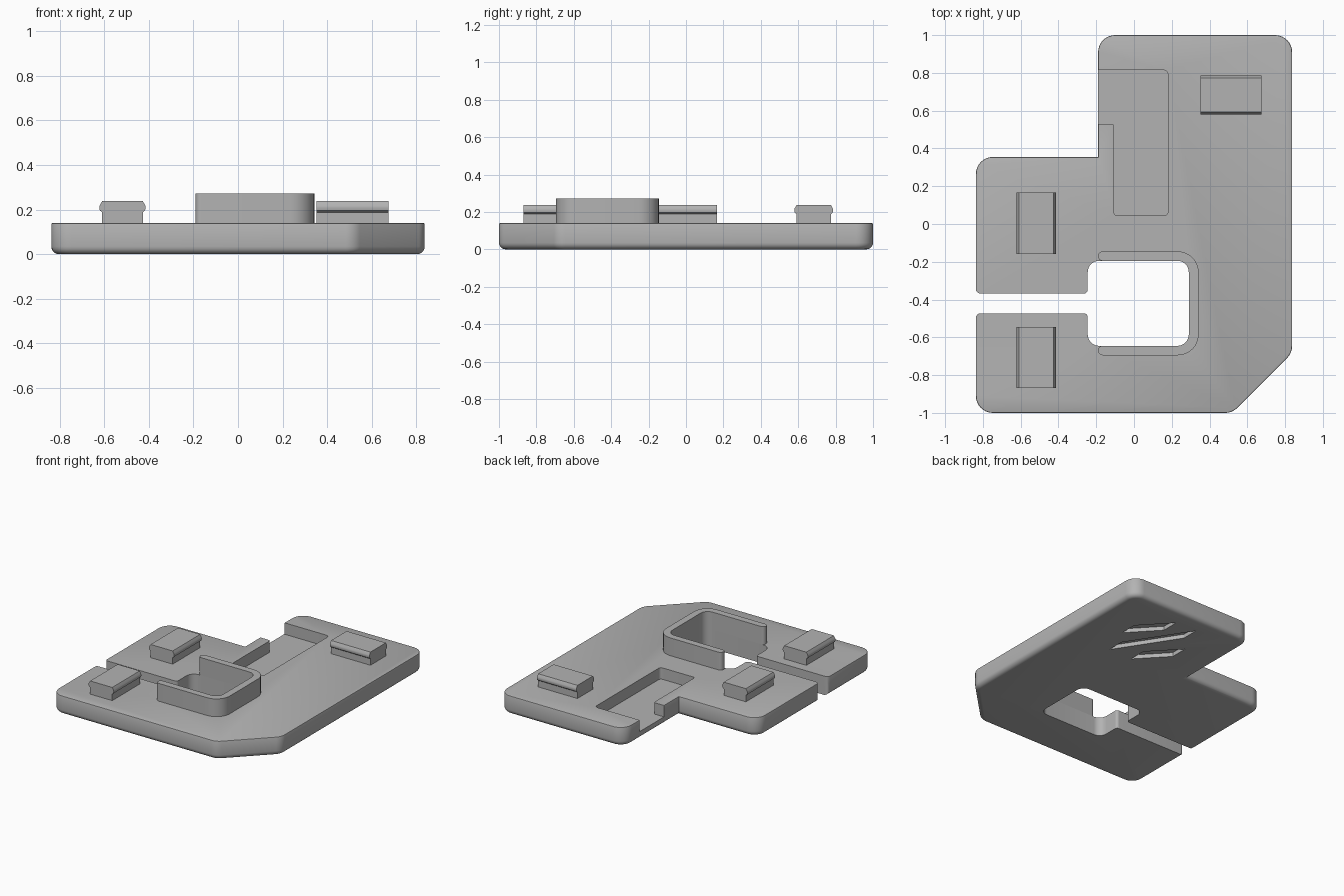
import bpy, bmesh, math
from mathutils import Vector

if "Cube" in bpy.data.objects:
    bpy.data.objects.remove(bpy.data.objects["Cube"])

grey = bpy.data.materials.new("plain grey")
grey.diffuse_color = (0.45, 0.45, 0.45, 1)
grey.use_nodes = True
grey.node_tree.nodes["Principled BSDF"].inputs["Base Color"].default_value = grey.diffuse_color


def rounded(points, seg=8):
    """Turn (x, y[, radius]) corners into a filleted outline."""
    out, n = [], len(points)
    for i, p in enumerate(points):
        c = Vector(p[:2])
        r = p[2] if len(p) > 2 else 0
        if not r:
            out.append(c)
            continue
        a = (Vector(points[i - 1][:2]) - c).normalized()
        b = (Vector(points[(i + 1) % n][:2]) - c).normalized()
        half = a.angle(b) / 2
        centre = c + (a + b).normalized() * (r / math.sin(half))
        v0 = c + a * (r / math.tan(half)) - centre
        v1 = c + b * (r / math.tan(half)) - centre
        total = v0.angle(v1)
        for k in range(seg + 1):
            t = k / seg
            out.append(centre + (v0 * math.sin((1 - t) * total)
                                 + v1 * math.sin(t * total)) / math.sin(total))
    return out


def prism(name, outline, z0, z1, bottom=0, top=0):
    """Extrude an outline, with optional rounding of the rims."""
    bm = bmesh.new()
    face = bm.faces.new([bm.verts.new((p[0], p[1], z0)) for p in outline])
    ext = bmesh.ops.extrude_face_region(bm, geom=[face])
    for v in ext["geom"]:
        if isinstance(v, bmesh.types.BMVert):
            v.co.z = z1
    bmesh.ops.recalc_face_normals(bm, faces=bm.faces[:])
    for z, size, seg in ((z0, bottom, 5), (z1, top, 2)):
        if size:
            rim = [e for e in bm.edges if all(abs(v.co.z - z) < 1e-5 for v in e.verts)]
            bmesh.ops.bevel(bm, geom=rim, offset=size, segments=seg,
                            affect='EDGES', profile=0.5)
    mesh = bpy.data.meshes.new(name)
    bm.to_mesh(mesh)
    bm.free()
    mesh.materials.append(grey)
    ob = bpy.data.objects.new(name, mesh)
    bpy.context.collection.objects.link(ob)
    return ob


def activate(ob):
    bpy.ops.object.select_all(action='DESELECT')
    ob.select_set(True)
    bpy.context.view_layer.objects.active = ob


def cut(target, cutter):
    mod = target.modifiers.new("cut", 'BOOLEAN')
    mod.operation, mod.solver, mod.object = 'DIFFERENCE', 'EXACT', cutter
    activate(target)
    bpy.ops.object.modifier_apply(modifier=mod.name)
    bpy.data.objects.remove(cutter)


T = 0.14  # plate thickness
W = 0.837

# Base plate
plate = prism("base_plate", rounded([
    (-W, -1, 0.09), (0.52, -1, 0.09), (W, -0.683, 0.09), (W, 1, 0.09),
    (-0.19, 1, 0.09), (-0.19, 0.355), (-W, 0.355, 0.09)]), 0, T, 0.035, 0.006)

# Square hole with the slot that opens to the left
S = -W - 0.0005
cut(plate, prism("hole_cutter", rounded([
    (-0.95, -0.53), (S, -0.53), (S, -0.473, 0.025), (-0.245, -0.473, 0.02),
    (-0.245, -0.645, 0.06), (0.29, -0.645, 0.06), (0.29, -0.195, 0.06),
    (-0.245, -0.195, 0.06), (-0.245, -0.368, 0.02), (S, -0.368, 0.025),
    (S, -0.31), (-0.95, -0.31)]), -0.1, 0.3))

# L-shaped pocket in the top
cut(plate, prism("pocket_cutter", rounded([
    (-0.3, 0.53), (-0.105, 0.53, 0.015), (-0.105, 0.045, 0.015),
    (0.18, 0.045, 0.02), (0.18, 0.815, 0.025), (-0.3, 0.815)]), 0.055, 0.3))

# Three slanted grooves underneath
for x0, x1, y0, y1 in ((0.187, 0.475, 0.815, 0.37),
                       (0.36, 0.555, 0.81, 0.60),
                       (0.085, 0.28, 0.575, 0.367)):
    h = 0.064
    cut(plate, prism("groove_cutter", [
        (x0, y0 - h), (x1, y1 - h), (x1, y1 + h), (x0, y0 + h)], -0.1, 0.03))

# Raised collar around the hole
collar = prism("hole_collar", rounded([
    (-0.19, -0.695, 0.024), (0.342, -0.695, 0.11), (0.342, -0.145, 0.11),
    (-0.19, -0.145, 0.024), (-0.19, -0.195, 0.024), (0.29, -0.195, 0.06),
    (0.29, -0.645, 0.06), (-0.19, -0.645, 0.024)]), T, 0.272)

# Snap-in studs with a bulging lip
half_profile = [(0.091, T - 0.01), (0.091, 0.188), (0.101, 0.196), (0.104, 0.208),
                (0.102, 0.219), (0.091, 0.238)]
profile = half_profile + [(-x, z) for x, z in reversed(half_profile)]
studs = []
for name, x, y, turn in (("stud_left_rear", -0.518, 0.004, 0),
                         ("stud_left_front", -0.518, -0.706, 0),
                         ("stud_right_rear", 0.513, 0.683, 1)):
    ob = prism(name, profile, -0.162, 0.162)
    for v in ob.data.vertices:
        px, pz, along = v.co
        v.co = (x + along, y + px, pz) if turn else (x + px, y - along, pz)
    studs.append(ob)

# Smooth the rounded parts, keep edges crisp
for ob in [plate, collar] + studs:
    bm = bmesh.new()
    bm.from_mesh(ob.data)
    bmesh.ops.recalc_face_normals(bm, faces=bm.faces[:])
    bm.to_mesh(ob.data)
    bm.free()
    activate(ob)
    bpy.ops.object.shade_smooth_by_angle(angle=math.radians(30))
